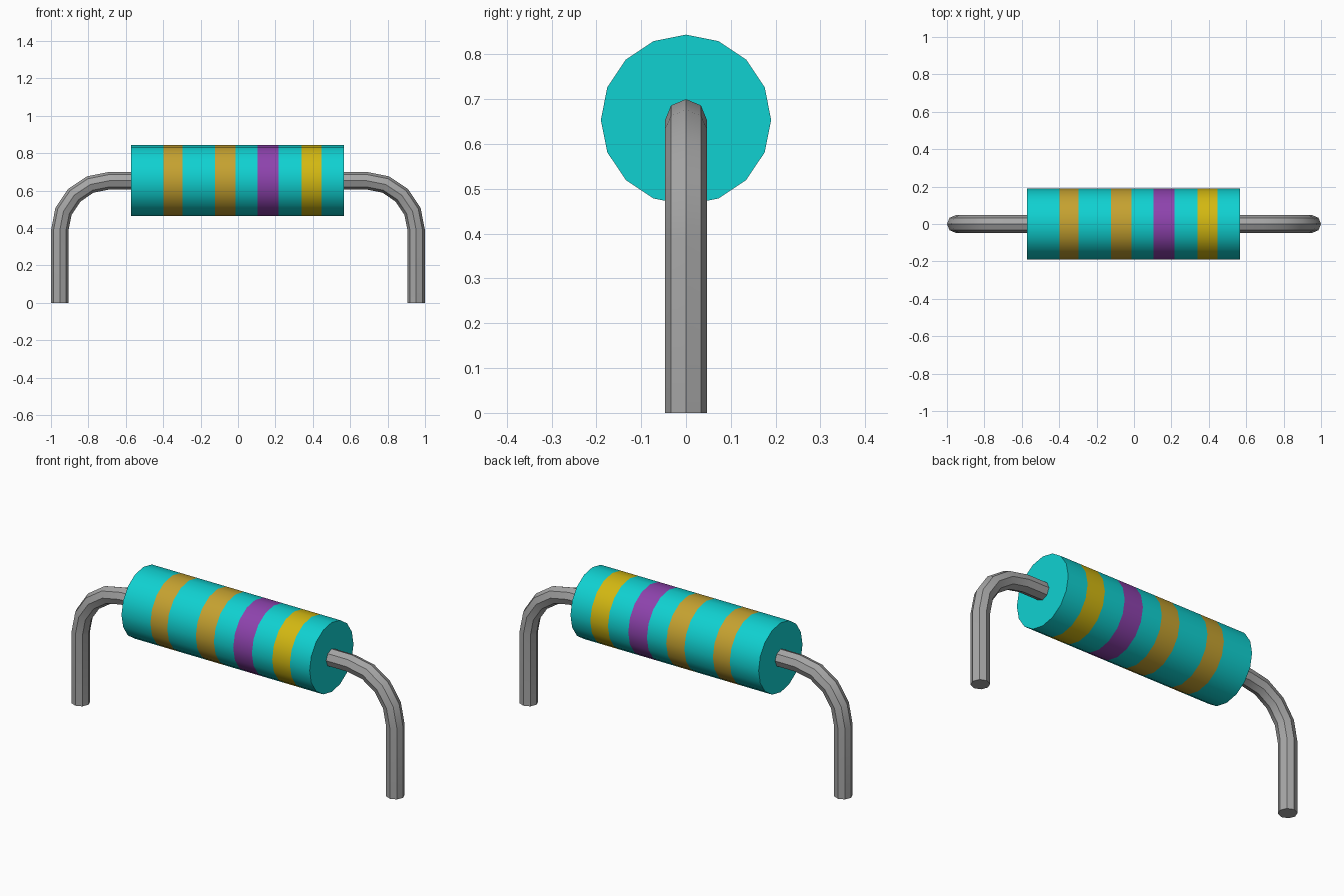
import bpy, bmesh, math
from mathutils import Vector

if "Cube" in bpy.data.objects:
    bpy.data.objects.remove(bpy.data.objects["Cube"])


def material(name, rgb):
    m = bpy.data.materials.new(name)
    m.diffuse_color = (*rgb, 1)
    m.use_nodes = True
    m.node_tree.nodes["Principled BSDF"].inputs["Base Color"].default_value = m.diffuse_color
    return m


TEAL = material("teal", (0.005, 0.64, 0.64))
GOLD = material("gold", (0.56, 0.36, 0.03))
PURPLE = material("purple", (0.27, 0.056, 0.42))
YELLOW = material("yellow", (0.65, 0.48, 0.006))
STEEL = material("steel grey", (0.38, 0.38, 0.38))


def tube(name, sections, radius, sides, mats, slots):
    """Capped tube through (centre, outward direction) rings; slots colour each span."""
    bm = bmesh.new()
    rings = []
    for centre, up in sections:
        ring = []
        for i in range(sides):
            a = 2 * math.pi * i / sides
            offset = Vector(up) * math.cos(a) + Vector((0, 1, 0)) * math.sin(a)
            ring.append(bm.verts.new(Vector(centre) + offset * radius))
        rings.append(ring)
    for s, (a, b) in enumerate(zip(rings, rings[1:])):
        for i in range(sides):
            j = (i + 1) % sides
            bm.faces.new((a[i], a[j], b[j], b[i])).material_index = slots[s]
    bm.faces.new(rings[0])
    bm.faces.new(rings[-1])
    bmesh.ops.recalc_face_normals(bm, faces=bm.faces)
    mesh = bpy.data.meshes.new(name)
    bm.to_mesh(mesh)
    bm.free()
    obj = bpy.data.objects.new(name, mesh)
    bpy.context.collection.objects.link(obj)
    for m in mats:
        mesh.materials.append(m)
    bpy.ops.object.select_all(action='DESELECT')
    obj.select_set(True)
    bpy.context.view_layer.objects.active = obj
    bpy.ops.object.shade_smooth_by_angle(angle=math.radians(30))
    return obj


# Banded cylinder body
edges = [-0.573, -0.398, -0.296, -0.123, -0.013, 0.104, 0.217, 0.34, 0.447, 0.567]
tube("banded_body", [((x, 0, 0.654), (0, 0, 1)) for x in edges], 0.19, 16,
     [TEAL, GOLD, PURPLE, YELLOW], [0, 1, 0, 1, 0, 2, 0, 3, 0])

# Bent wire leads: horizontal stub, quarter bend, straight leg
WIRE, BEND, AXIS_X, AXIS_Z = 0.047, 0.265, 0.953, 0.653
for side, label in ((-1, "left"), (1, "right")):
    sections = [((side * 0.5, 0, AXIS_Z), (0, 0, 1))]
    for k in range(5):
        t = math.radians(22.5 * k)
        up = (side * math.sin(t), 0, math.cos(t))
        sections.append(((side * (AXIS_X - BEND) + BEND * up[0], 0,
                          AXIS_Z - BEND + BEND * up[2]), up))
    sections.append(((side * AXIS_X, 0, 0), (side, 0, 0)))
    tube(label + "_wire_lead", sections, WIRE, 8, [STEEL], [0] * 6)
